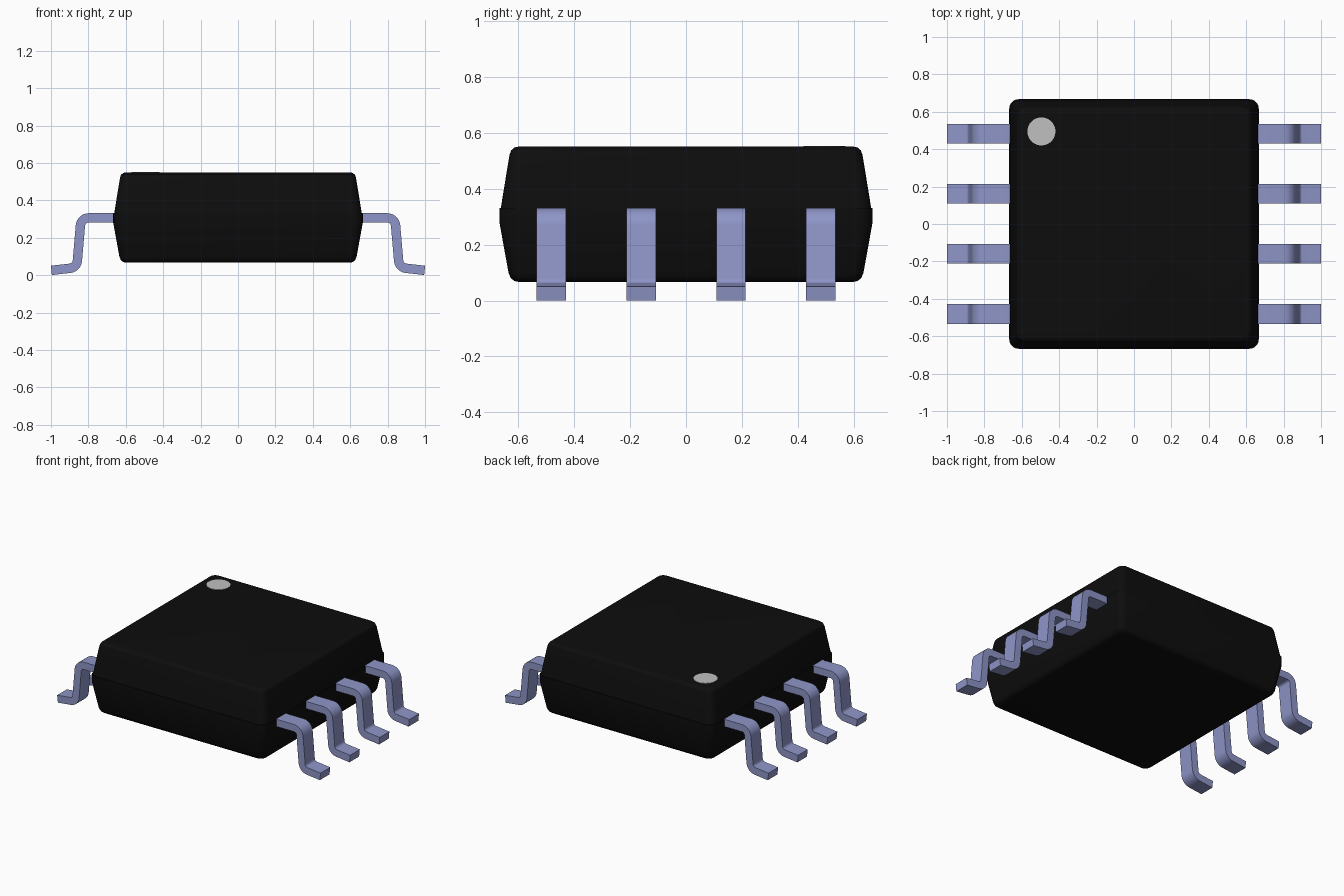
import bpy, bmesh, math
from mathutils import Vector

if "Cube" in bpy.data.objects:
    bpy.data.objects.remove(bpy.data.objects["Cube"])


def material(name, rgb):
    m = bpy.data.materials.new(name)
    m.use_nodes = True
    m.diffuse_color = (*rgb, 1)
    m.node_tree.nodes["Principled BSDF"].inputs["Base Color"].default_value = (*rgb, 1)
    return m


black = material("black plastic", (0.004, 0.004, 0.004))
metal = material("blue grey metal", (0.27, 0.30, 0.57))
grey = material("light grey", (0.53, 0.53, 0.53))


def finish(name, bm, mat, angle=30):
    bmesh.ops.recalc_face_normals(bm, faces=bm.faces)
    me = bpy.data.meshes.new(name)
    bm.to_mesh(me)
    bm.free()
    me.materials.append(mat)
    ob = bpy.data.objects.new(name, me)
    bpy.context.collection.objects.link(ob)
    bpy.ops.object.select_all(action='DESELECT')
    ob.select_set(True)
    bpy.context.view_layer.objects.active = ob
    bpy.ops.object.shade_smooth_by_angle(angle=math.radians(angle))
    return ob


def rounded_square(half, radius, z, steps=6):
    pts = []
    for q in range(4):
        a0 = q * math.pi / 2
        cx = (half - radius) * (1 if q in (0, 3) else -1)
        cy = (half - radius) * (1 if q in (0, 1) else -1)
        for i in range(steps + 1):
            a = a0 + i / steps * math.pi / 2
            pts.append((cx + radius * math.cos(a), cy + radius * math.sin(a), z))
    return pts


# Body: stacked rounded squares, tapering away from the parting band
rings = [(0.067, 0.600), (0.070, 0.614), (0.080, 0.626), (0.098, 0.634),
         (0.280, 0.667), (0.330, 0.667), (0.330, 0.662),
         (0.520, 0.631), (0.537, 0.625), (0.547, 0.613), (0.550, 0.598)]
bm = bmesh.new()
loops = [[bm.verts.new(p) for p in rounded_square(h, 0.05 - (0.667 - h) * 0.25, z)]
         for z, h in rings]
for a, b in zip(loops, loops[1:]):
    n = len(a)
    for i in range(n):
        bm.faces.new((a[i], a[(i + 1) % n], b[(i + 1) % n], b[i]))
bm.faces.new(loops[0])
bm.faces.new(loops[-1])
finish("body", bm, black)

# Pin one marker: thin disc on the top
bm = bmesh.new()
bmesh.ops.create_cone(bm, cap_ends=True, segments=48, radius1=0.075, radius2=0.075, depth=0.004)
bmesh.ops.translate(bm, verts=bm.verts, vec=(-0.495, 0.495, 0.5505))
finish("pin_one_marker", bm, grey)


def fillet(prev, corner, nxt, r, steps=7):
    """Points and directions along an arc that rounds a corner."""
    d0, d1 = (corner - prev).normalized(), (nxt - corner).normalized()
    turn = d0.angle_signed(d1)
    sign = 1 if d0.x * d1.y - d0.y * d1.x > 0 else -1
    turn = abs(turn) * sign
    start = corner - d0 * r * math.tan(abs(turn) / 2)
    centre = start + Vector((-d0.y, d0.x)) * r * sign
    out = []
    for i in range(steps + 1):
        a = turn * i / steps
        c, s = math.cos(a), math.sin(a)
        v = start - centre
        out.append((centre + Vector((c * v.x - s * v.y, s * v.x + c * v.y)),
                    Vector((c * d0.x - s * d0.y, s * d0.x + c * d0.y))))
    return out


# Leg centreline in x and z, with two rounded bends
p = [Vector(q) for q in ((0.60, 0.306), (0.839, 0.306), (0.862, 0.041), (0.998, 0.0255))]
path = [(p[0], (p[1] - p[0]).normalized())]
path += fillet(p[0], p[1], p[2], 0.044)
path += fillet(p[1], p[2], p[3], 0.044)
path.append((p[3], (p[3] - p[2]).normalized()))


def leg(name, side, y, width=0.105, thick=0.05):
    bm = bmesh.new()
    sections = []
    for pt, d in path:
        nrm = Vector((-d.y, d.x)) * thick / 2
        sections.append([bm.verts.new((side * (pt.x + k * nrm.x), y + w * width / 2, pt.y + k * nrm.y))
                         for k, w in ((1, -1), (1, 1), (-1, 1), (-1, -1))])
    for a, b in zip(sections, sections[1:]):
        for i in range(4):
            j = (i + 1) % 4
            bm.faces.new((a[i], a[j], b[j], b[i]))
    bm.faces.new(sections[0])
    bm.faces.new(sections[-1])
    finish(name, bm, metal)


# Four legs on each side
for side, label in ((1, "left"), (-1, "right")):
    for i in range(4):
        leg(f"{label}_leg_{i + 1}", side, -0.481 + i * 0.321)
